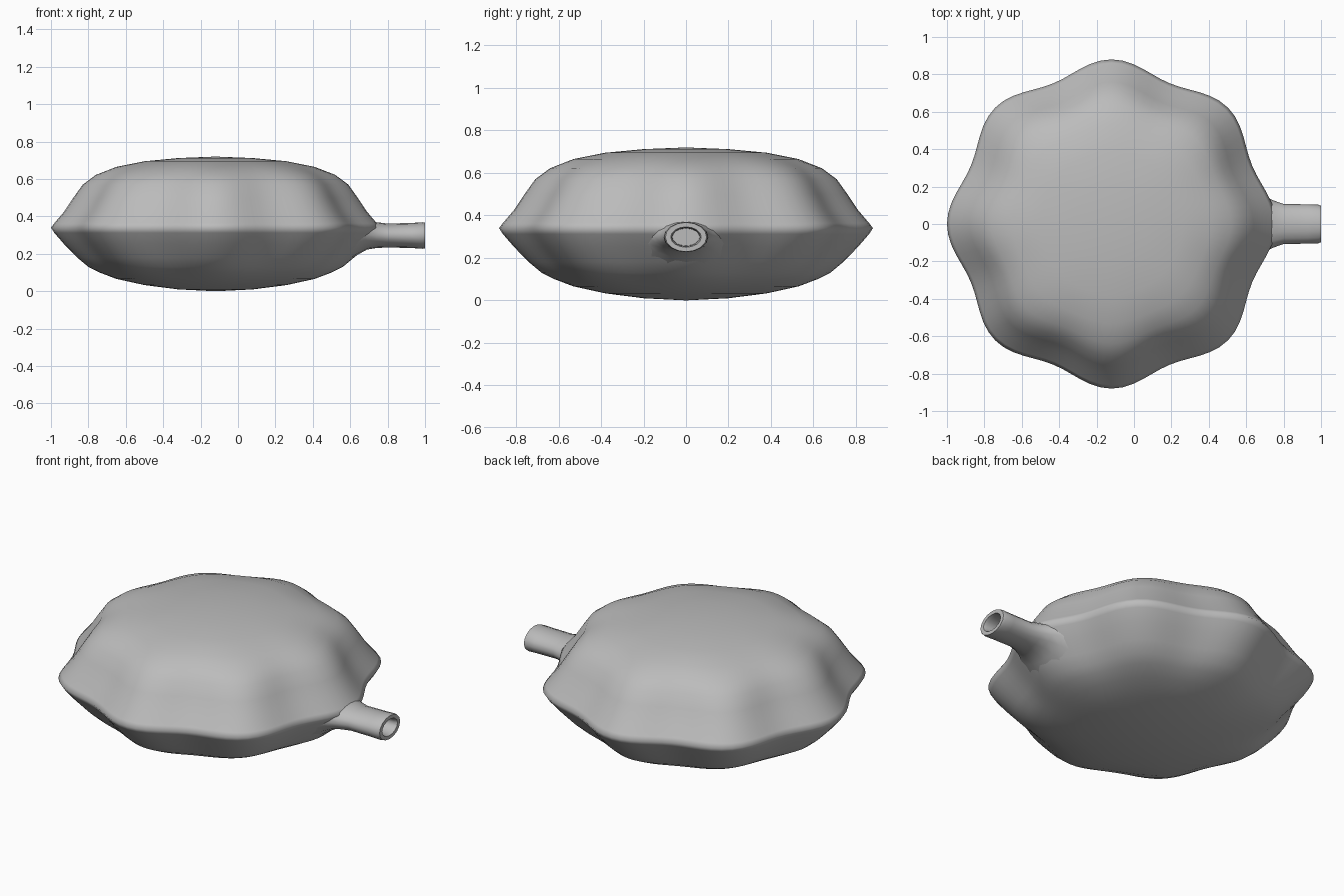
import bpy, bmesh, math

if "Cube" in bpy.data.objects:
    bpy.data.objects.remove(bpy.data.objects["Cube"])

grey = bpy.data.materials.new("plain grey")
grey.diffuse_color = (0.5, 0.5, 0.5, 1)
grey.use_nodes = True
grey.node_tree.nodes["Principled BSDF"].inputs["Base Color"].default_value = grey.diffuse_color
CX = -0.12  # centre of the cushion body


def loft(name, rings, cap_start, cap_end, angle):
    """Skin a list of rings; a cap is a centre point or None."""
    bm = bmesh.new()
    loops = [[bm.verts.new(p) for p in ring] for ring in rings]
    n = len(loops[0])
    for a, b in zip(loops, loops[1:]):
        for i in range(n):
            j = (i + 1) % n
            bm.faces.new((a[i], a[j], b[j], b[i]))
    for loop, tip in ((loops[0], cap_start), (loops[-1], cap_end)):
        if tip:
            c = bm.verts.new(tip)
            for i in range(n):
                bm.faces.new((loop[i], loop[(i + 1) % n], c))
    bmesh.ops.recalc_face_normals(bm, faces=bm.faces)
    mesh = bpy.data.meshes.new(name)
    bm.to_mesh(mesh)
    bm.free()
    mesh.materials.append(grey)
    obj = bpy.data.objects.new(name, mesh)
    bpy.context.collection.objects.link(obj)
    bpy.context.view_layer.objects.active = obj
    obj.select_set(True)
    bpy.ops.object.shade_smooth_by_angle(angle=math.radians(angle))
    obj.select_set(False)
    return obj


# Cushion body: (radius at a lobe, height, depth of the valleys)
profile = [
    (0.20, 0.01, 0.0), (0.38, 0.033, 0.0), (0.53, 0.066, 0.02),
    (0.62, 0.10, 0.045), (0.68, 0.13, 0.06), (0.74, 0.18, 0.07),
    (0.81, 0.252, 0.075), (0.862, 0.312, 0.075), (0.88, 0.34, 0.075),
    (0.862, 0.364, 0.075), (0.81, 0.425, 0.075), (0.76, 0.50, 0.075),
    (0.71, 0.57, 0.07), (0.64, 0.622, 0.055), (0.53, 0.665, 0.025),
    (0.38, 0.695, 0.0), (0.20, 0.712, 0.0),
]


def lobed_ring(r, z, depth, n=96):
    pts = []
    for i in range(n):
        t = 2 * math.pi * i / n
        k = r * (1 - depth * (1 - math.cos(8 * t)) / 2)
        pts.append((CX + k * math.cos(t), k * math.sin(t), z))
    return pts


loft("cushion_body", [lobed_ring(*p) for p in profile],
     (CX, 0, 0.0), (CX, 0, 0.72), 80)

# Spout: (x, half width, half height, centre height), out and back into the bore
spout = [
    (0.58, 0.24, 0.17, 0.32), (0.64, 0.195, 0.115, 0.31),
    (0.69, 0.155, 0.08, 0.303), (0.74, 0.128, 0.069, 0.30),
    (0.80, 0.107, 0.064, 0.298), (0.93, 0.105, 0.067, 0.298),
    (0.985, 0.103, 0.071, 0.298), (1.0, 0.097, 0.069, 0.298),
    (1.0, 0.072, 0.048, 0.298), (0.98, 0.066, 0.043, 0.298),
    (0.90, 0.064, 0.041, 0.298),
]


def spout_ring(x, ry, rz, cz, n=16):
    return [(x, ry * math.cos(2 * math.pi * i / n),
             cz + rz * math.sin(2 * math.pi * i / n)) for i in range(n)]


loft("spout", [spout_ring(*s) for s in spout], None, (0.90, 0, 0.298), 50)
